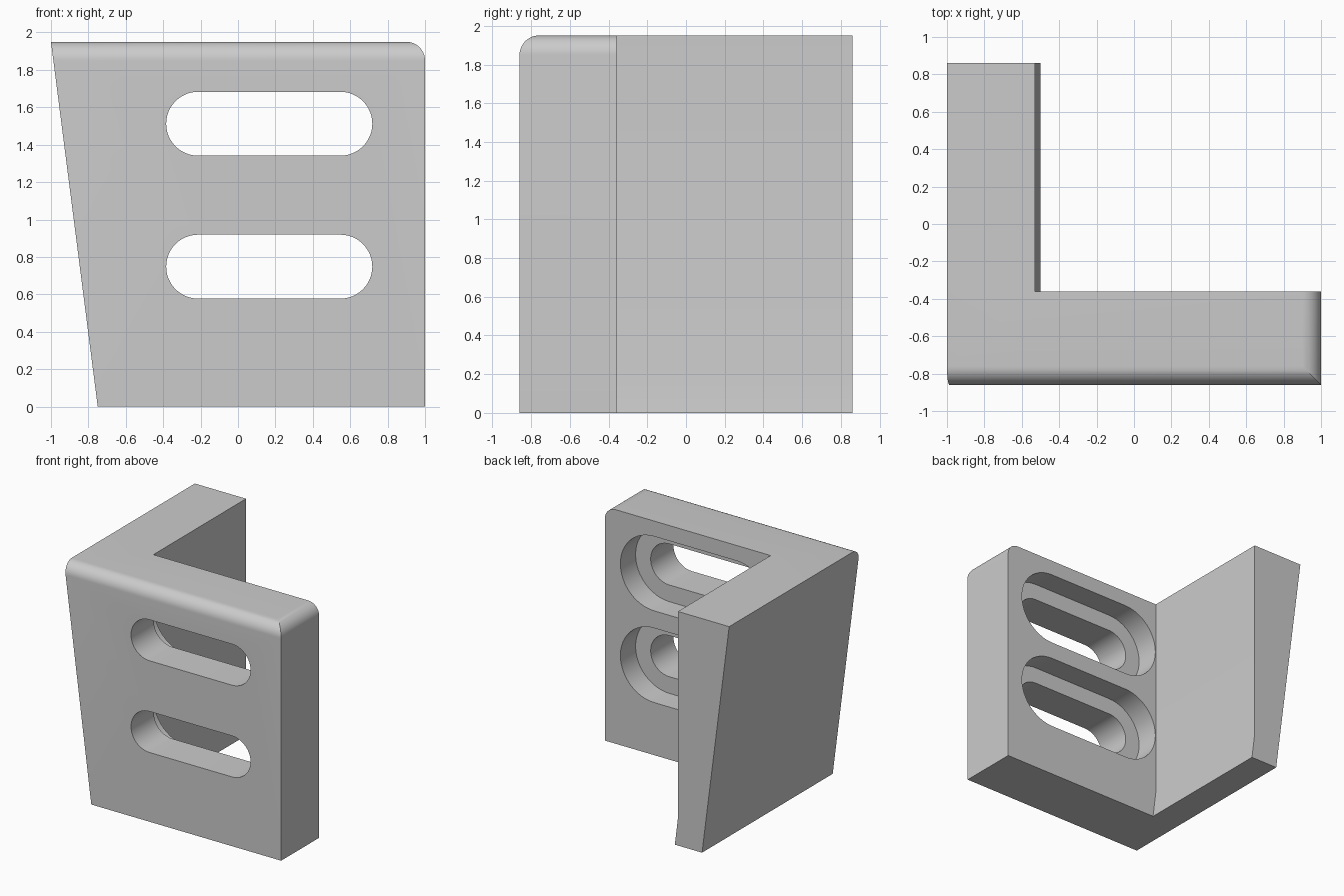
import bpy
from math import sin, cos, pi, radians

cube = bpy.data.objects.get("Cube")
if cube:
    bpy.data.objects.remove(cube, do_unlink=True)

TOP, FRONT, BACK, STEP = 1.95, -0.86, 0.86, -0.36
ROUND = 0.1

grey = bpy.data.materials.new("plain_grey")
grey.use_nodes = True
COLOUR = (0.6, 0.6, 0.6, 1)
grey.diffuse_color = COLOUR
grey.node_tree.nodes["Principled BSDF"].inputs["Base Color"].default_value = COLOUR


def arc(cu, cv, r, start, end, steps=12):
    return [(cu + r * cos(radians(start + (end - start) * i / steps)),
             cv + r * sin(radians(start + (end - start) * i / steps)))
            for i in range(steps + 1)]


def prism(name, profile, low, high, along="y"):
    """Extrude a closed profile along y (profile in x,z) or x (profile in y,z)."""
    def place(u, v, w):
        return (u, w, v) if along == "y" else (w, u, v)
    n = len(profile)
    verts = [place(u, v, w) for w in (low, high) for u, v in profile]
    faces = [tuple(range(n)), tuple(reversed(range(n, 2 * n)))]
    faces += [(i, i + n, (i + 1) % n + n, (i + 1) % n) for i in range(n)]
    if along == "x":
        faces = [tuple(reversed(f)) for f in faces]
    mesh = bpy.data.meshes.new(name)
    mesh.from_pydata(verts, [], faces)
    mesh.materials.append(grey)
    obj = bpy.data.objects.new(name, mesh)
    bpy.context.collection.objects.link(obj)
    # Make every normal point outwards
    import bmesh
    bm = bmesh.new()
    bm.from_mesh(mesh)
    bmesh.ops.recalc_face_normals(bm, faces=bm.faces)
    bm.to_mesh(mesh)
    bm.free()
    return obj


def combine(target, tool, operation):
    mod = target.modifiers.new("cut", "BOOLEAN")
    mod.operation, mod.solver, mod.object = operation, "EXACT", tool
    bpy.context.view_layer.objects.active = target
    bpy.ops.object.modifier_apply(modifier=mod.name)
    bpy.data.objects.remove(tool, do_unlink=True)


def slot(name, z, r, low, high, mid=0.167, half=0.38):
    outline = arc(mid + half, z, r, -90, 90, 24) + arc(mid - half, z, r, 90, 270, 24)
    return prism(name, outline, low, high)


# Solid block with slanted outer side and one rounded top edge
bracket = prism("angle_bracket",
                [(-0.75, 0), (1, 0)] + arc(1 - ROUND, TOP - ROUND, ROUND, 0, 90) + [(-1, TOP)],
                FRONT - 0.2, BACK)

# Rounded top front edge
combine(bracket, prism("front_rounding",
                       [(FRONT, -1), (2, -1), (2, TOP)]
                       + arc(FRONT + ROUND, TOP - ROUND, ROUND, 90, 180),
                       -2, 2, "x"), "INTERSECT")

# Hollow behind the front plate, flaring the side wall near its foot
combine(bracket, prism("inner_hollow",
                       [(-0.497, -0.02), (2, -0.02), (2, 3), (-0.528, 3), (-0.528, 0.23)],
                       STEP, 2), "DIFFERENCE")

# Through slots with wider recesses at the back
for z in (0.748, 1.512):
    combine(bracket, slot("slot", z, 0.171, -2, 0), "DIFFERENCE")
    combine(bracket, slot("recess", z, 0.31, STEP - 0.2, STEP + 0.2), "DIFFERENCE")

bpy.ops.object.select_all(action="DESELECT")
bracket.select_set(True)
bpy.context.view_layer.objects.active = bracket
bpy.ops.object.shade_smooth_by_angle(angle=radians(25))
